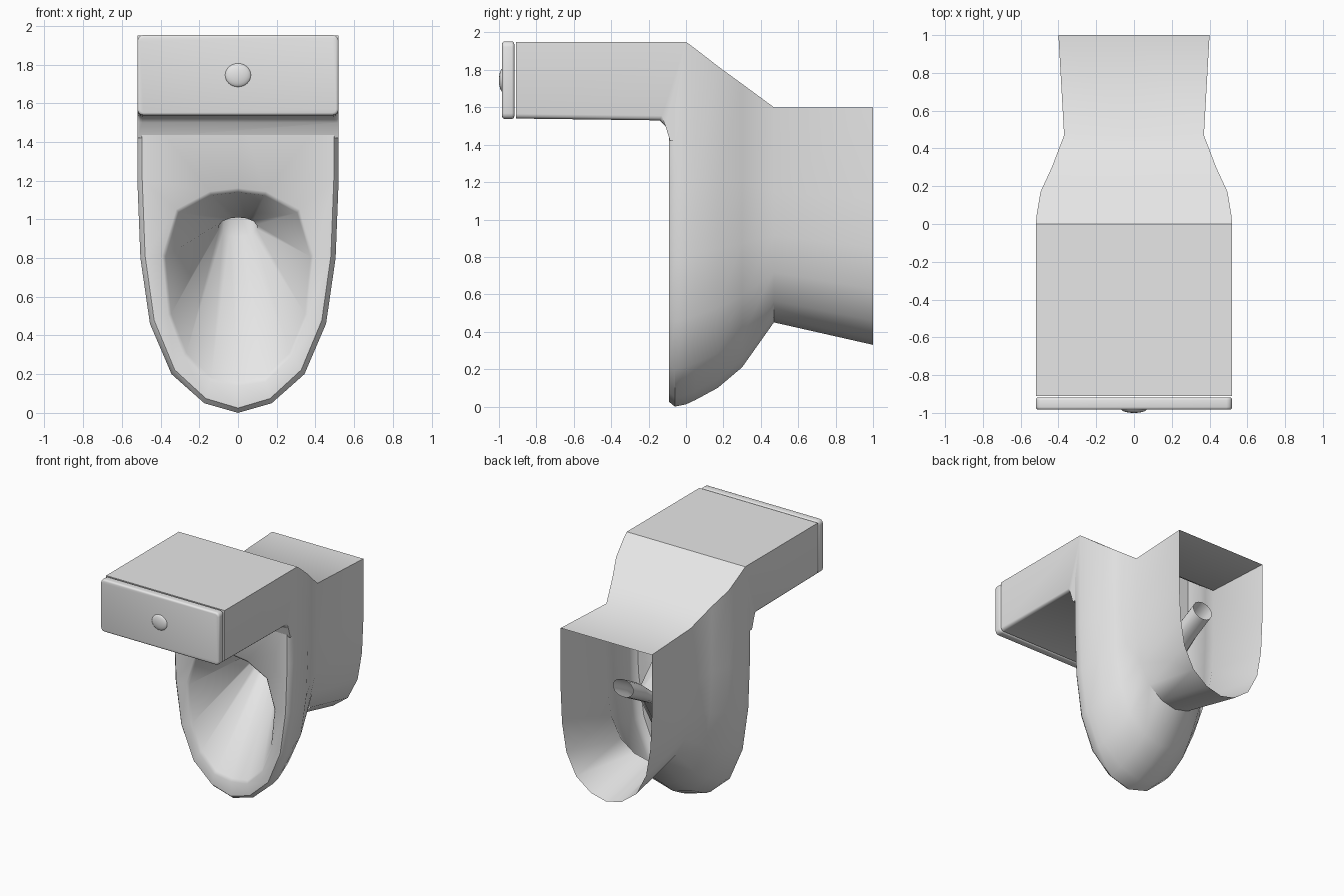
import bpy, bmesh, math
from mathutils import Vector

if "Cube" in bpy.data.objects:
    bpy.data.objects.remove(bpy.data.objects["Cube"])

white = bpy.data.materials.new("light_grey_porcelain")
white.diffuse_color = (0.8, 0.8, 0.8, 1)
white.use_nodes = True
white.node_tree.nodes["Principled BSDF"].inputs["Base Color"].default_value = white.diffuse_color


def finish(name, bm, angle=45):
    me = bpy.data.meshes.new(name)
    bmesh.ops.recalc_face_normals(bm, faces=bm.faces[:])
    bm.to_mesh(me)
    bm.free()
    me.materials.append(white)
    ob = bpy.data.objects.new(name, me)
    bpy.context.collection.objects.link(ob)
    bpy.ops.object.select_all(action='DESELECT')
    ob.select_set(True)
    bpy.context.view_layer.objects.active = ob
    bpy.ops.object.shade_smooth_by_angle(angle=math.radians(angle))
    return ob


def full_ring(half, y):
    """Mirror a half outline (top centre to bottom centre) into a closed ring."""
    pts = half + [(-x, z) for x, z in reversed(half[1:-1])]
    return [(x, y, z) for x, z in pts]


# Outer U-shaped section: width, bottom, top, height scale of the rounded end
U = [(1, 1.2), (.97, .8), (.875, .46), (.66, .2), (.335, .05), (0, 0)]


def shell(y, w, bottom, top, s):
    return full_ring([(0, top), (w, top)] + [(w * f, bottom + h * s) for f, h in U], y)


# Bowl opening outline, shrunk towards the drain for deeper rings
OPENING = [(0, 1.147), (.14, 1.13), (.31, 1.04), (.38, .81),
           (.35, .51), (.27, .305), (.14, .175), (0, .155)]


def bowl(y, grow):
    return full_ring([(x * grow, .66 + (z - .66) * grow) for x, z in OPENING], y)


def slot(y, w, z, h):
    half = [(w * math.sin(a), z + h * math.cos(a))
            for a in (math.pi * i / 7 for i in range(8))]
    half[0], half[-1] = (0, z + h), (0, z - h)
    return full_ring(half, y)


# Body: foot, waist, outer wall, rim, bowl and drain in one continuous loft
rings = [
    shell(1.0, .40, .33, 1.60, .65),
    shell(.47, .37, .45, 1.60, .58),
    shell(.30, .435, .21, 1.725, .83),
    shell(.17, .495, .10, 1.82, .93),
    shell(.05, .515, .035, 1.913, .98),
    shell(0, .52, .012, 1.95, 1),
    shell(-.06, .52, 0, 1.60, 1),
    shell(-.09, .495, .025, 1.58, .985),
    bowl(-.09, 1.03),
    bowl(-.075, .985),
    slot(.47, .10, .96, .05),
    slot(.62, .09, 1.06, .07),
    slot(.79, .09, 1.15, .07),
]
bm = bmesh.new()
loops = [[bm.verts.new(p) for p in r] for r in rings]
for a, b in zip(loops, loops[1:]):
    n = len(a)
    for i in range(n):
        j = (i + 1) % n
        bm.faces.new((a[i], a[j], b[j], b[i]))
finish("bowl_body", bm)

# Tank: side profile extruded across the width, lower long edges rounded
profile = [(0, 1.95), (-.91, 1.95), (-.91, 1.54), (-.14, 1.53), (-.11, 1.50), (-.085, 1.42), (0, 1.42)]
bm = bmesh.new()
face = bm.faces.new([bm.verts.new((-.52, y, z)) for y, z in profile])
ext = bmesh.ops.extrude_face_region(bm, geom=[face])
bmesh.ops.translate(bm, vec=(1.04, 0, 0),
                    verts=[v for v in ext["geom"] if isinstance(v, bmesh.types.BMVert)])
lower = [e for e in bm.edges
         if all(v.co.z < 1.545 and v.co.y < -.1 for v in e.verts)
         and abs(e.verts[0].co.x - e.verts[1].co.x) < .01]
bmesh.ops.bevel(bm, geom=lower, offset=.025, segments=3, affect='EDGES', profile=.5)
finish("tank", bm)

# Tank lid: thin rounded slab with a narrow gap to the tank
bm = bmesh.new()
bmesh.ops.create_cube(bm, size=1)
for v in bm.verts:
    v.co = Vector((v.co.x * 1.04, v.co.y * .065 - .9505, v.co.z * .415 + 1.745))
corners = [e for e in bm.edges if abs(e.verts[0].co.y - e.verts[1].co.y) > .01]
bmesh.ops.bevel(bm, geom=corners, offset=.03, segments=3, affect='EDGES', profile=.5)
rims = [e for e in bm.edges if abs(e.verts[0].co.y - e.verts[1].co.y) < .001]
bmesh.ops.bevel(bm, geom=rims, offset=.014, segments=3, affect='EDGES', profile=.5)
finish("tank_lid", bm)

# Flush button: shallow dome on the lid
bm = bmesh.new()
bmesh.ops.create_uvsphere(bm, u_segments=24, v_segments=12, radius=1)
for v in bm.verts:
    x, y, z = v.co
    v.co = Vector((x * .068, -.98 - z * .02, 1.745 + y * .062))
finish("flush_button", bm)
